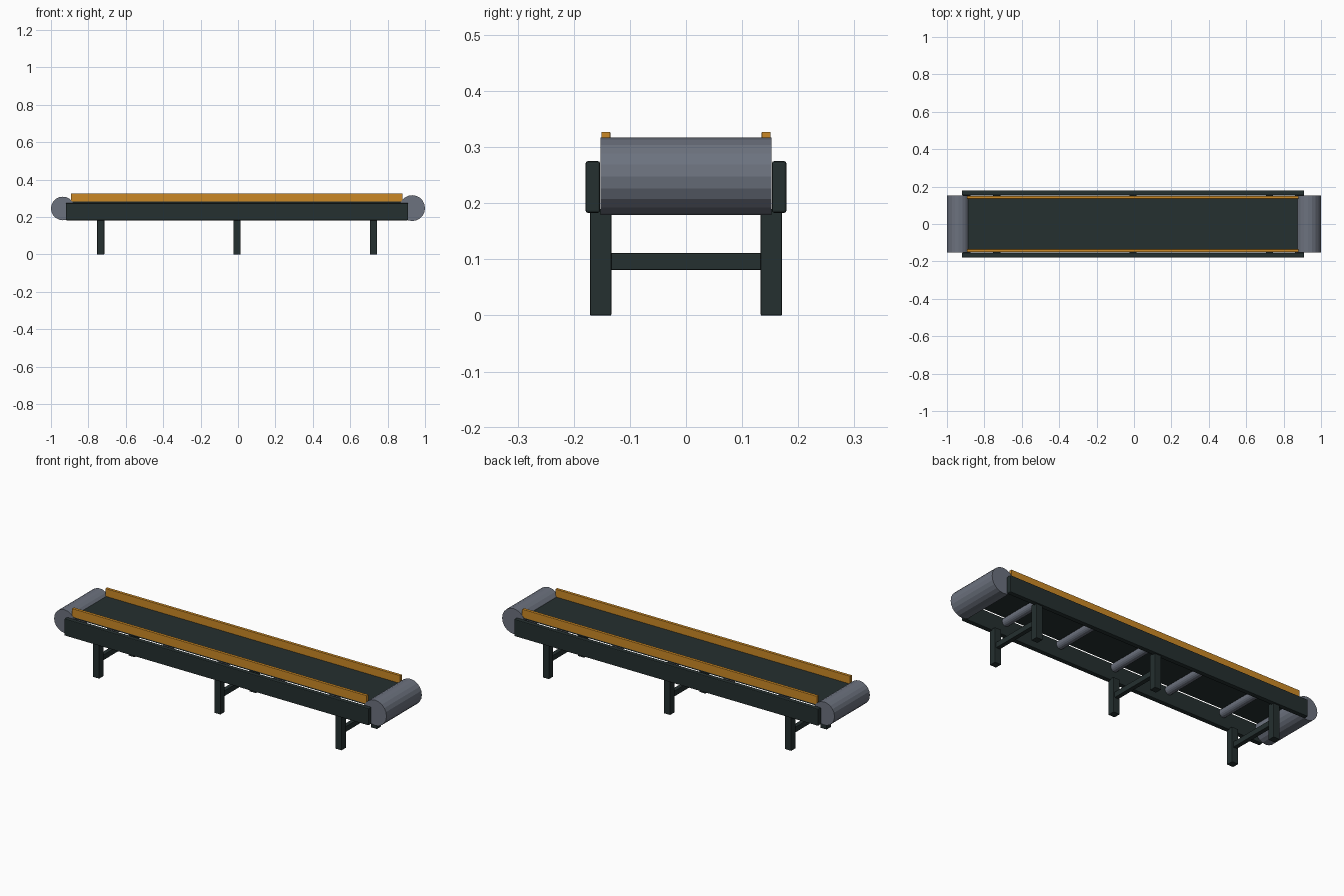
import bpy
import math

cube = bpy.data.objects.get("Cube")
if cube:
    bpy.data.objects.remove(cube, do_unlink=True)


def make_material(name, rgb):
    mat = bpy.data.materials.new(name)
    mat.use_nodes = True
    color = (*rgb, 1.0)
    mat.diffuse_color = color
    mat.node_tree.nodes["Principled BSDF"].inputs["Base Color"].default_value = color
    return mat


DARK = make_material("dark green grey", (0.018, 0.029, 0.029))
STEEL = make_material("steel grey", (0.15, 0.168, 0.21))
ORANGE = make_material("amber orange", (0.60, 0.25, 0.019))


def box(name, low, high, mat, bevel=0.0):
    """Box between two opposite corners, with optional softened edges."""
    center = [(a + b) / 2 for a, b in zip(low, high)]
    bpy.ops.mesh.primitive_cube_add(size=1, location=center)
    obj = bpy.context.object
    obj.name = name
    obj.scale = [b - a for a, b in zip(low, high)]
    bpy.ops.object.transform_apply(location=False, rotation=False, scale=True)
    obj.data.materials.append(mat)
    if bevel:
        mod = obj.modifiers.new("soft_edges", 'BEVEL')
        mod.width = bevel
        mod.segments = 2
    return obj


def roller(name, x, z, radius, half_width, sides):
    """Faceted cylinder lying across the conveyor."""
    bpy.ops.mesh.primitive_cylinder_add(
        vertices=sides, radius=radius, depth=2 * half_width,
        location=(x, 0, z), rotation=(math.pi / 2, 0, 0))
    obj = bpy.context.object
    obj.name = name
    obj.data.materials.append(STEEL)
    return obj


MID = -0.005      # lengthwise middle of the frame
SIDES = (("left", 1), ("right", -1))

# Belt bed
box("belt", (-0.893, -0.147, 0.274), (0.88, 0.147, 0.285), DARK)

# End drums: the drive drum is slightly larger
roller("drive_drum", 0.931, 0.248, 0.069, 0.152, 20)
roller("tail_drum", -0.937, 0.246, 0.063, 0.152, 20)

# Support rollers under the belt
for i in range(-2, 3):
    roller(f"support_roller_{i + 3}", MID + i * 0.334, 0.253, 0.022, 0.15, 16)

# Side rails and belt guides, one per long edge
for label, s in (("back", 1), ("front", -1)):
    ys = sorted((s * 0.153, s * 0.179))
    box(f"{label}_side_rail", (-0.92, ys[0], 0.183), (0.91, ys[1], 0.275), DARK, 0.004)
    ys = sorted((s * 0.135, s * 0.151))
    box(f"{label}_belt_guide", (-0.893, ys[0], 0.282), (0.88, ys[1], 0.327), ORANGE, 0.001)

# Three leg frames: two posts and a crossbar each
for n, x in enumerate((MID - 0.729, MID, MID + 0.729), 1):
    for label, s in (("back", 1), ("front", -1)):
        ys = sorted((s * 0.133, s * 0.171))
        box(f"{label}_leg_{n}", (x - 0.019, ys[0], 0), (x + 0.019, ys[1], 0.19), DARK, 0.002)
    box(f"leg_crossbar_{n}", (x - 0.012, -0.14, 0.081), (x + 0.012, 0.14, 0.111), DARK, 0.002)
